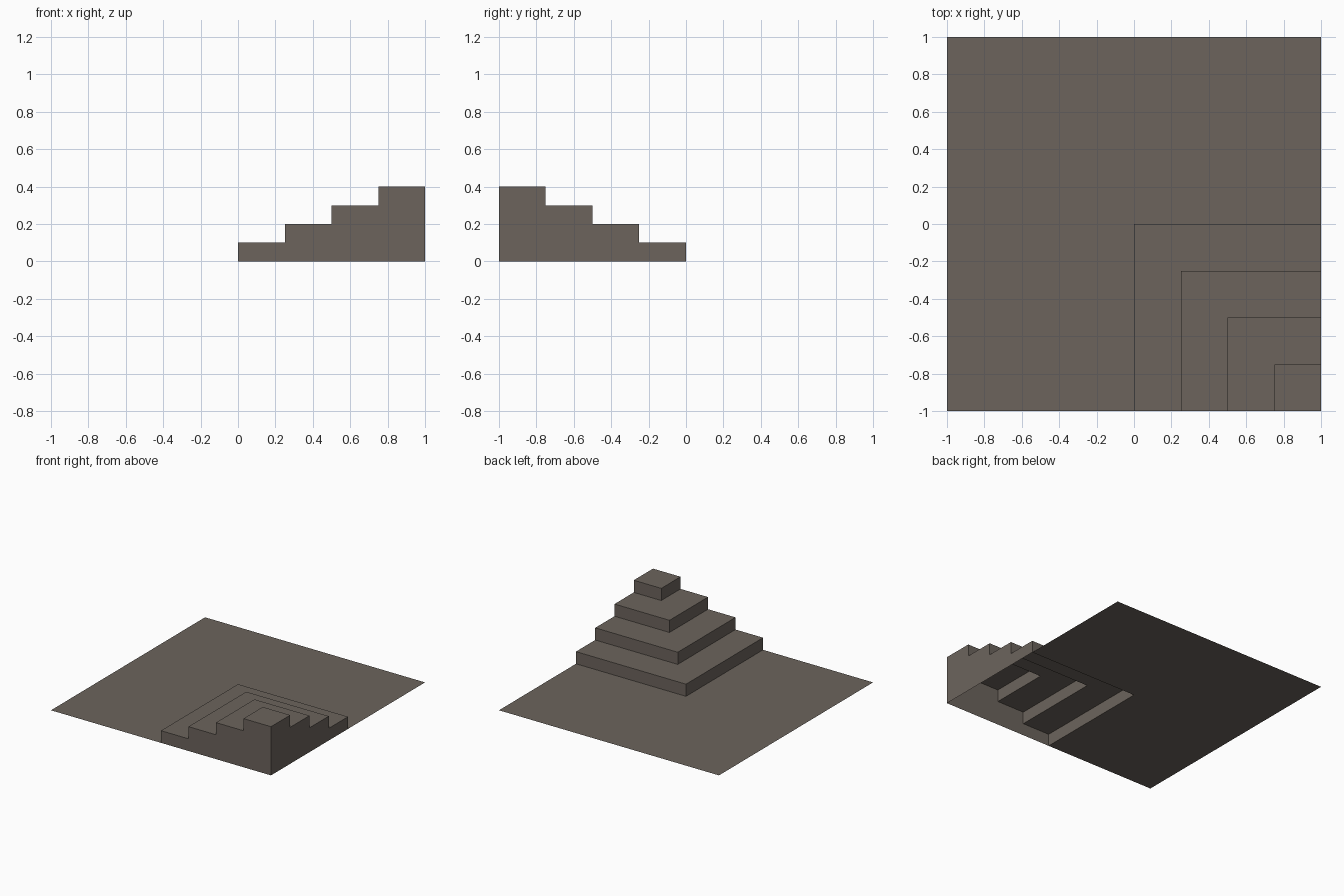
import bpy
import bmesh

if "Cube" in bpy.data.objects:
    bpy.data.objects.remove(bpy.data.objects["Cube"])

STEPS, RUN, RISE = 4, 0.25, 0.1

stone = bpy.data.materials.new("grey_brown_stone")
stone.diffuse_color = (0.150, 0.127, 0.108, 1.0)
stone.use_nodes = True
stone.node_tree.nodes["Principled BSDF"].inputs["Base Color"].default_value = stone.diffuse_color


def face(bm, pts):
    return bm.faces.new([bm.verts.new(p) for p in pts])


def l_tread(bm, a, b, z):
    """Flat L-shaped strip between corner lines a (outer) and b (inner)."""
    face(bm, [(a, -1, z), (b, -1, z), (b, -b, z),
              (1, -b, z), (1, -a, z), (a, -a, z)])


def finish(bm, name):
    bmesh.ops.remove_doubles(bm, verts=bm.verts, dist=1e-5)
    mesh = bpy.data.meshes.new(name)
    bm.to_mesh(mesh)
    bm.free()
    mesh.materials.append(stone)
    obj = bpy.data.objects.new(name, mesh)
    bpy.context.collection.objects.link(obj)


# Ground plate: thin sheet, open under the stepped corner
bm = bmesh.new()
l_tread(bm, -1, 0, 0)
finish(bm, "ground_plate")

# Stepped corner: hollow shell of treads and risers, open below
bm = bmesh.new()
profile = []
for i in range(STEPS):
    a, low, top = i * RUN, i * RISE, (i + 1) * RISE
    # riser facing -x, riser facing +y
    face(bm, [(a, -1, low), (a, -1, top), (a, -a, top), (a, -a, low)])
    face(bm, [(a, -a, low), (a, -a, top), (1, -a, top), (1, -a, low)])
    # tread
    if i < STEPS - 1:
        l_tread(bm, a, a + RUN, top)
    else:
        face(bm, [(a, -1, top), (1, -1, top), (1, -a, top), (a, -a, top)])
    profile += [(a, low), (a, top)]

# Stepped outer walls on the front and right sides
profile += [(1, STEPS * RISE), (1, 0)]
face(bm, [(x, -1, z) for x, z in reversed(profile)])
face(bm, [(1, -x, z) for x, z in reversed(profile)]).normal_flip()
bm.normal_update()
for f in bm.faces:
    n = f.normal
    # outward is -x, +y or up, except on the two outer walls
    c = f.calc_center_median()
    if abs(n.y) > 0.9:
        want = -1 if abs(c.y + 1) < 1e-4 else 1
        flip = n.y * want < 0
    elif abs(n.x) > 0.9:
        want = 1 if abs(c.x - 1) < 1e-4 else -1
        flip = n.x * want < 0
    else:
        flip = n.z < 0
    if flip:
        f.normal_flip()
finish(bm, "stepped_corner")
